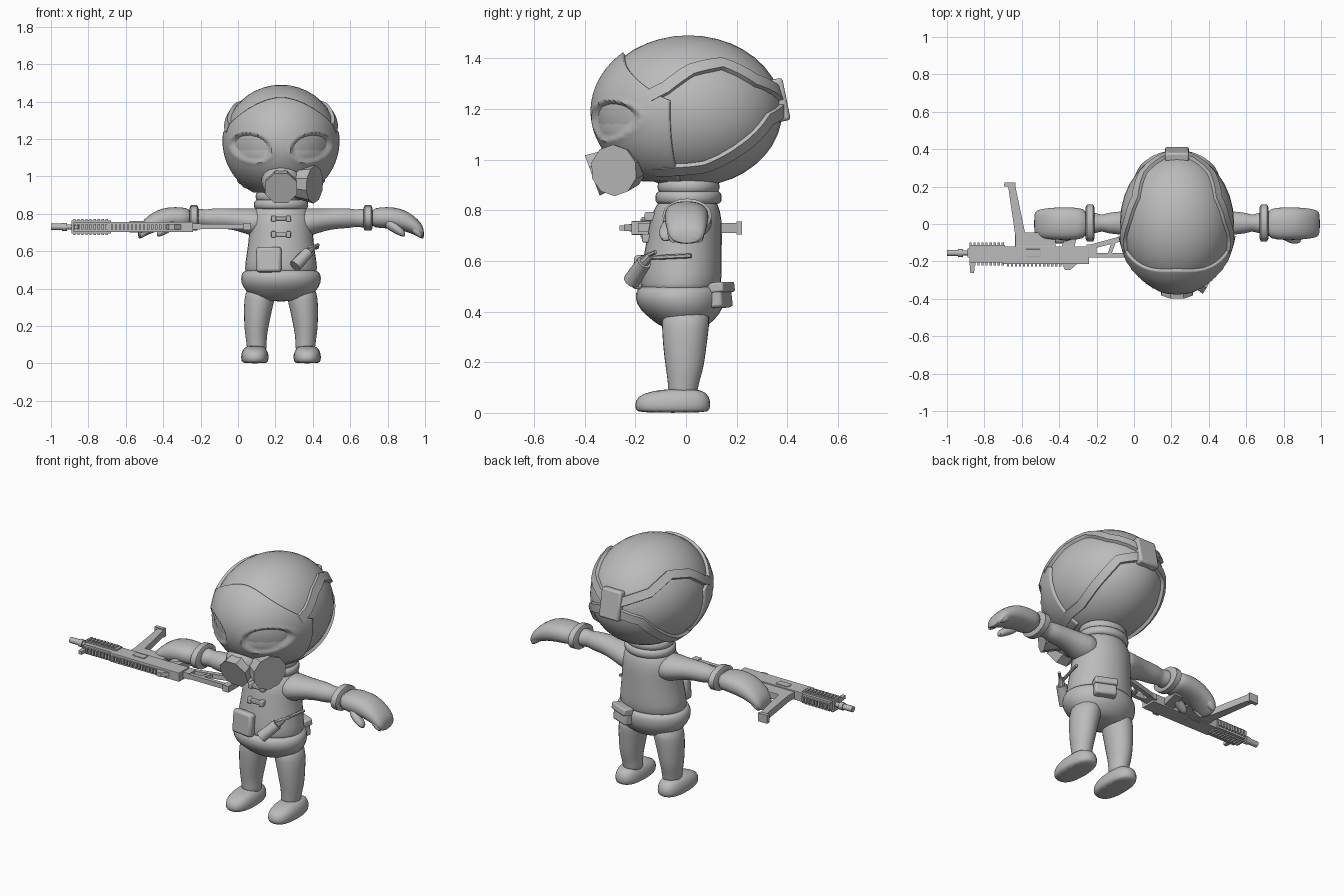
import bpy, bmesh, math
from mathutils import Vector as V

if "Cube" in bpy.data.objects:
    bpy.data.objects.remove(bpy.data.objects["Cube"])

CX = 0.23                      # centre line of the figure
HC = V((CX, 0.01, 1.19))       # head centre
HR = V((0.305, 0.37, 0.30))    # head radii
grey = bpy.data.materials.new("plain grey")
grey.diffuse_color = (0.5, 0.5, 0.5, 1)
grey.use_nodes = True
grey.node_tree.nodes["Principled BSDF"].inputs["Base Color"].default_value = grey.diffuse_color


def finish(name, bm, smooth=40, subsurf=0, bevel=0, solid=0):
    bmesh.ops.recalc_face_normals(bm, faces=bm.faces)
    me = bpy.data.meshes.new(name)
    bm.to_mesh(me)
    bm.free()
    ob = bpy.data.objects.new(name, me)
    bpy.context.collection.objects.link(ob)
    me.materials.append(grey)
    if solid:
        m = ob.modifiers.new("solid", 'SOLIDIFY')
        m.thickness, m.offset = solid, -1
    if bevel:
        m = ob.modifiers.new("bevel", 'BEVEL')
        m.width, m.segments = bevel, 2
    if subsurf:
        ob.modifiers.new("sub", 'SUBSURF').levels = subsurf
        ob.modifiers["sub"].render_levels = subsurf
    bpy.context.view_layer.objects.active = ob
    ob.select_set(True)
    if smooth:
        bpy.ops.object.shade_smooth_by_angle(angle=math.radians(smooth))
    ob.select_set(False)
    return ob


def skin(bm, rings, closed=True):
    """Bridge rings of points, with end caps when closed."""
    vs = [[bm.verts.new(p) for p in r] for r in rings]
    n = len(vs[0])
    for a, b in zip(vs, vs[1:]):
        for i in range(n if closed else n - 1):
            j = (i + 1) % n
            bm.faces.new((a[i], a[j], b[j], b[i]))
    if closed:
        bm.faces.new(vs[0])
        bm.faces.new(vs[-1])


def loft(name, rings, axis='z', n=16, power=1.0, **kw):
    """rings: (centre, half width, half depth), ellipses across z or x."""
    out = []
    for c, a, b in rings:
        ring = []
        for i in range(n):
            t = 2 * math.pi * i / n
            u, w = [math.copysign(abs(k) ** power, k) for k in (math.cos(t), math.sin(t))]
            off = V((a * u, b * w, 0)) if axis == 'z' else V((0, a * u, b * w))
            ring.append(V(c) + off)
        out.append(ring)
    bm = bmesh.new()
    skin(bm, out)
    return finish(name, bm, **kw)


def tube(name, p, q, r1, r2, n=10, **kw):
    p, q = V(p), V(q)
    rot = (q - p).to_track_quat('Z', 'Y')
    rings = [[c + rot @ V((r * math.cos(t), r * math.sin(t), 0))
              for t in [2 * math.pi * (i + .5) / n for i in range(n)]] for c, r in ((p, r1), (q, r2))]
    bm = bmesh.new()
    skin(bm, rings)
    return finish(name, bm, **kw)


def prisms(name, shapes, **kw):
    """shapes: (outline in x and y, z low, z high), joined in one part."""
    bm = bmesh.new()
    for pts, z0, z1 in shapes:
        skin(bm, [[(x, y, z) for x, y in pts] for z in (z0, z1)])
    return finish(name, bm, **kw)


def rect(x0, x1, y0, y1):
    return [(x0, y0), (x1, y0), (x1, y1), (x0, y1)]


def pad(name, loc, size, turn=0, tilt=0, bevel=0.012):
    bm = bmesh.new()
    bmesh.ops.create_cube(bm, size=1)
    for v in bm.verts:
        v.co *= V(size)
    ob = finish(name, bm, bevel=bevel)
    ob.location, ob.rotation_euler = loc, (tilt, 0, turn)
    return ob


# Head
bm = bmesh.new()
bmesh.ops.create_uvsphere(bm, u_segments=32, v_segments=20, radius=1)
for v in bm.verts:
    v.co = HC + v.co * HR
finish("head", bm, smooth=60)

# Face mask with two sunken slanted eye sockets
rows = []
for j in range(53):
    row = []
    for i in range(71):
        az = math.radians(-79 + 158 * i / 70)
        top = 8 + 40 * max(0, math.cos(az * 90 / 79)) ** 1.2
        el = math.radians(-62 + (top + 62) * j / 52)
        d = V((math.sin(az) * math.cos(el), -math.cos(az) * math.cos(el), math.sin(el)))
        p = d * HR
        u, w = abs(p.x) - 0.155, p.z + 0.035
        e = math.hypot((u * .96 + w * .26) / .108, (w * .96 - u * .26) / .07)
        f = 1.045
        if e < 1:
            f -= 0.085 * min(1, (1 - e) / .2) * (0.35 + 0.65 * min(1, max(0, 0.5 + w / .09)))
        elif e < 1.2:
            f += 0.012 * (1.2 - e) / .2
        row.append(HC + p * f)
    rows.append(row)
bm = bmesh.new()
skin(bm, rows, closed=False)
finish("face_mask", bm, smooth=45, solid=0.025)

# Snout with a front and a side filter
bm = bmesh.new()
bmesh.ops.create_uvsphere(bm, u_segments=16, v_segments=10, radius=1)
for v in bm.verts:
    v.co = V((CX, -.27, .975)) + v.co * V((.105, .095, .095))
finish("snout", bm, smooth=60)
tube("front_filter", (CX, -.24, .985), (CX, -.37, .937), .075, .092, 8, smooth=30)
tube("side_filter", (.30, -.23, .965), (.41, -.285, .957), .08, .102, 10, smooth=30)

# Head straps running back to a buckle
upper = [(-.14, 1.25), (-.08, 1.28), (.02, 1.35), (.14, 1.375), (.27, 1.31), (.38, 1.23)]
lower = [(-.12, .96), (-.03, .965), (.075, .975), (.21, 1.045), (.325, 1.16), (.38, 1.21)]
for s in (-1, 1):
    for label, path in (("upper", upper), ("lower", lower)):
        ds = []
        for y, z in path:
            b, c = (y - HC.y) / HR.y, (z - HC.z) / HR.z
            ds.append(V((s * math.sqrt(max(0, 1 - b * b - c * c)), b, c)).normalized())
        fine = [a.lerp(b, k / 4).normalized() for a, b in zip(ds, ds[1:]) for k in range(4)] + [ds[-1]]
        rings = []
        for k, d in enumerate(fine):
            t = (fine[min(k + 1, len(fine) - 1)] - fine[max(k - 1, 0)]) * HR
            nrm = V((d.x / HR.x, d.y / HR.y, d.z / HR.z)).normalized()
            side = nrm.cross(t).normalized() * .027
            p = HC + d * HR
            rings.append([p - side - nrm * .01, p - side * .9 + nrm * .016,
                          p + side * .9 + nrm * .016, p + side - nrm * .01])
        bm = bmesh.new()
        skin(bm, rings)
        finish(label + "_head_strap", bm, smooth=40)
pad("strap_buckle", (CX, .372, 1.235), (.13, .05, .17), tilt=.2)

# Collar
for z, r in ((.85, .15), (.893, .14)):
    loft("collar", [((CX, .01, z + dz), r * k, r * .9 * k)
                    for dz, k in ((-.03, .9), (-.018, 1), (.018, 1), (.03, .88))], smooth=60, subsurf=1)

# Jacket: torso and puffed hem
loft("torso", [((CX, y, z), a, b) for z, a, y, b in (
    (.46, .19, -.025, .15), (.50, .202, -.02, .165), (.60, .185, -.015, .16), (.70, .172, -.005, .15),
    (.77, .175, 0, .145), (.82, .15, .005, .125), (.86, .11, .01, .1))], smooth=60, subsurf=1)
loft("jacket_hem", [((CX, y, z), a, b) for z, a, y, b in (
    (.33, .12, -.01, .08), (.365, .17, -.01, .125), (.41, .212, -.02, .17), (.455, .222, -.025, .182),
    (.49, .212, -.022, .175), (.505, .18, -.02, .15))], smooth=60, subsurf=1)

for s in (-1, 1):
    # Legs and shoes
    loft("leg", [((CX + s * x, y, z), a, b) for z, x, a, y, b in (
        (.42, .10, .085, 0, .10), (.34, .117, .084, -.002, .096), (.26, .126, .074, -.005, .088),
        (.19, .132, .066, -.005, .079), (.14, .133, .058, -.008, .068), (.10, .13, .055, -.012, .06),
        (.06, .13, .054, -.012, .06))], n=14, smooth=60, subsurf=1)
    loft("shoe", [((CX + s * .14, (f + b) / 2, z), a, (b - f) / 2) for z, a, f, b in (
        (0, .064, -.19, .085), (.012, .074, -.203, .098), (.05, .076, -.205, .1),
        (.078, .062, -.175, .085), (.095, .045, -.085, .05))], power=.8, smooth=50, subsurf=1)
    # Sleeve, cuff and mitten-like hand
    loft("sleeve", [((CX + s * d, .005, z), a, b) for d, a, z, b in (
        (.08, .11, .75, .085), (.16, .095, .755, .075), (.23, .075, .768, .06), (.30, .062, .776, .056),
        (.37, .058, .776, .054), (.40, .042, .777, .045), (.43, .055, .777, .052), (.47, .06, .777, .052))],
         axis='x', smooth=60, subsurf=1)
    loft("cuff", [((CX + s * d, .005, .778), a, b) for d, a, b in (
        (.442, .085, .055), (.448, .098, .068), (.482, .098, .068), (.488, .085, .055))],
         axis='x', smooth=35)
    loft("hand", [((CX + s * d, .002, z), a, b) for d, a, z, b in (
        (.475, .075, .777, .05), (.53, .088, .78, .057), (.60, .09, .778, .06), (.66, .088, .765, .058),
        (.71, .082, .74, .052), (.75, .075, .71, .042), (.765, .055, .69, .028))],
         axis='x', n=14, power=.85, smooth=60, subsurf=1)
    loft("thumb", [((CX + s * d, y, z), a, b) for d, y, a, z, b in (
        (.55, -.045, .03, .755, .03), (.60, -.072, .034, .73, .032), (.64, -.08, .03, .705, .028),
        (.665, -.08, .018, .69, .016))], axis='x', n=10, smooth=60, subsurf=1)
    for y in (-.05, 0, .05):
        loft("fingertip", [((CX + s * d, y, z), a, b) for d, a, z, b in (
            (.69, .026, .735, .03), (.73, .027, .705, .032), (.757, .018, .682, .018))],
             axis='x', n=8, smooth=60, subsurf=1)

# Front pocket, chest clasps and back pouch
pad("front_pocket", (.165, -.178, .555), (.135, .05, .135), turn=-.12, tilt=-.08, bevel=.015)
for z, y in ((.775, -.143), (.69, -.153)):
    pad("clasp_strap", (CX, y, z), (.09, .03, .022), bevel=.004)
    for s in (-1, 1):
        pad("clasp_end", (CX + s * .04, y, z), (.025, .04, .034), bevel=.005)
pad("back_pouch", (.32, .135, .465), (.125, .055, .1), turn=-.4, tilt=.12)
pad("pouch_flap", (.323, .142, .495), (.13, .06, .04), turn=-.4, tilt=.12, bevel=.008)

# Torch hanging on the hip
tube("torch_body", (.305, -.215, .52), (.375, -.165, .595), .034, .03, 10, smooth=40)
tube("torch_neck", (.375, -.165, .595), (.40, -.14, .622), .02, .015, 8, smooth=40)
tube("torch_clip", (.385, -.15, .612), (.425, .02, .62), .009, .009, 6, smooth=40)
tube("torch_lever", (.37, -.175, .61), (.43, -.12, .635), .009, .009, 6, smooth=40)

# Rifle lying on its side, muzzle toward -x
G = -.155
for x0, x1, r in ((-1, -.93, .017), (-.94, -.915, .022), (-.93, -.86, .014)):
    tube("barrel", (x0, G, .73), (x1, G, .73), r, r, 10, smooth=40)
prisms("handguard", [(rect(-.88, -.69, G - .052, G + .043), .703, .757),
                     (rect(-.89, -.68, G - .025, G + .025), .695, .765)], smooth=0)
teeth = []
for k in range(9):
    x = -.88 + k * .0215
    teeth += [(rect(x, x + .012, G - .02, G + .02), .687, .773),
              (rect(x, x + .012, G - .068, G + .056), .715, .745)]
for k in range(14):
    x = -.68 + k * .0215
    teeth.append((rect(x, x + .012, -.228, -.2), .717, .743))
prisms("rail_teeth", teeth, smooth=0)
prisms("front_sight", [([(-.88, -.2), (-.85, -.2), (-.855, -.262), (-.875, -.262)], .72, .74)], smooth=0)
prisms("rear_sight", [([(-.385, -.21), (-.3, -.21), (-.34, -.245), (-.37, -.245)], .717, .743)], smooth=0)
prisms("receiver", [(rect(-.70, -.24, -.215, -.12), .703, .757),
                    (rect(-.635, -.42, -.13, -.045), .71, .75),
                    (rect(-.58, -.50, -.175, -.135), .70, .762)], smooth=0, bevel=.003)
prisms("magazine", [([(-.635, -.06), (-.58, -.06), (-.637, .215), (-.675, .215)], .71, .75),
                    ([(-.695, .20), (-.637, .20), (-.632, .222), (-.693, .222)], .705, .755)], smooth=0)
prisms("pistol_grip", [([(-.39, -.13), (-.32, -.13), (-.29, .0), (-.345, .0)], .712, .748)], smooth=0)
# Open triangular stock
prisms("stock", [([(-.25, -.14), (-.25, -.115), (.04, -.035), (.04, -.065)], .718, .746),
                 (rect(-.25, .05, -.178, -.155), .718, .746),
                 (rect(.03, .07, -.19, -.03), .713, .75),
                 ([(-.14, -.16), (-.12, -.16), (-.09, -.075), (-.115, -.08)], .72, .744),
                 (rect(-.255, -.2, -.178, -.11), .715, .749)], smooth=0)
